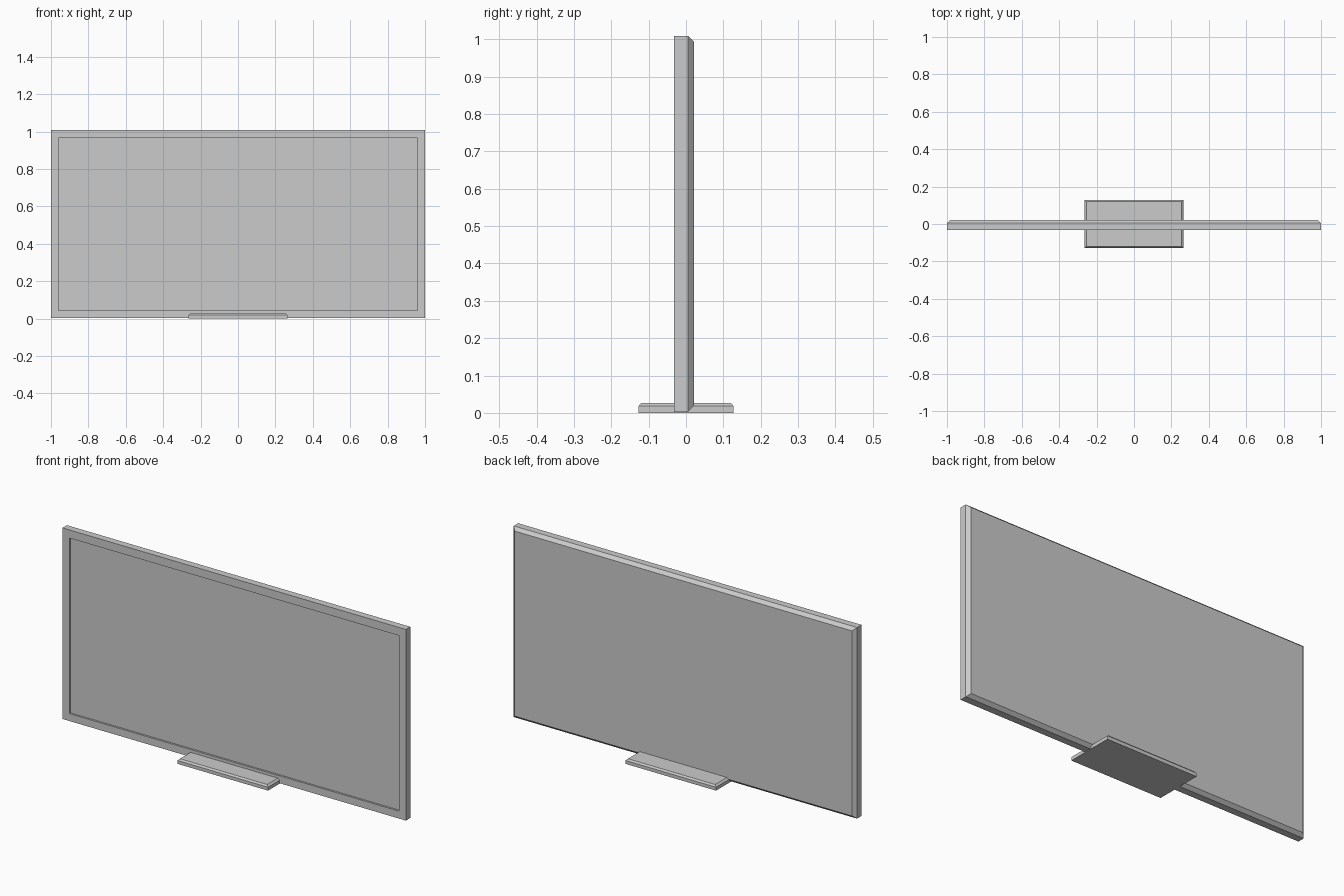
import bpy, bmesh

if "Cube" in bpy.data.objects:
    bpy.data.objects.remove(bpy.data.objects["Cube"])


def rect_loft(name, sections, axis):
    """Skin rectangular sections (half_u, half_v, centre_v, depth) and cap both ends."""
    bm = bmesh.new()
    rings = []
    for hu, hv, cv, d in sections:
        ring = []
        for su, sv in ((-1, -1), (1, -1), (1, 1), (-1, 1)):
            u, v = su * hu, cv + sv * hv
            ring.append(bm.verts.new((u, d, v) if axis == 'Y' else (u, v, d)))
        rings.append(ring)
    for a, b in zip(rings, rings[1:]):
        for i in range(4):
            j = (i + 1) % 4
            bm.faces.new((a[i], a[j], b[j], b[i]))
    bm.faces.new(rings[0])
    bm.faces.new(rings[-1])
    bmesh.ops.recalc_face_normals(bm, faces=bm.faces)
    mesh = bpy.data.meshes.new(name)
    bm.to_mesh(mesh)
    bm.free()
    obj = bpy.data.objects.new(name, mesh)
    bpy.context.collection.objects.link(obj)
    return obj


# Display panel: recessed screen, flat bezel, straight rim, chamfered back
MID = 0.506
rect_loft("display_panel", [
    (0.96, 0.462, MID - 0.002, -0.022),
    (0.96, 0.462, MID - 0.002, -0.032),
    (1.0, 0.503, MID, -0.032),
    (1.0, 0.503, MID, 0.005),
    (0.982, 0.487, MID, 0.022),
], 'Y')

# Stand base: low slab with a chamfered top edge
rect_loft("stand_base", [
    (0.264, 0.127, 0, 0.0),
    (0.264, 0.127, 0, 0.018),
    (0.254, 0.120, 0, 0.027),
], 'Z')
